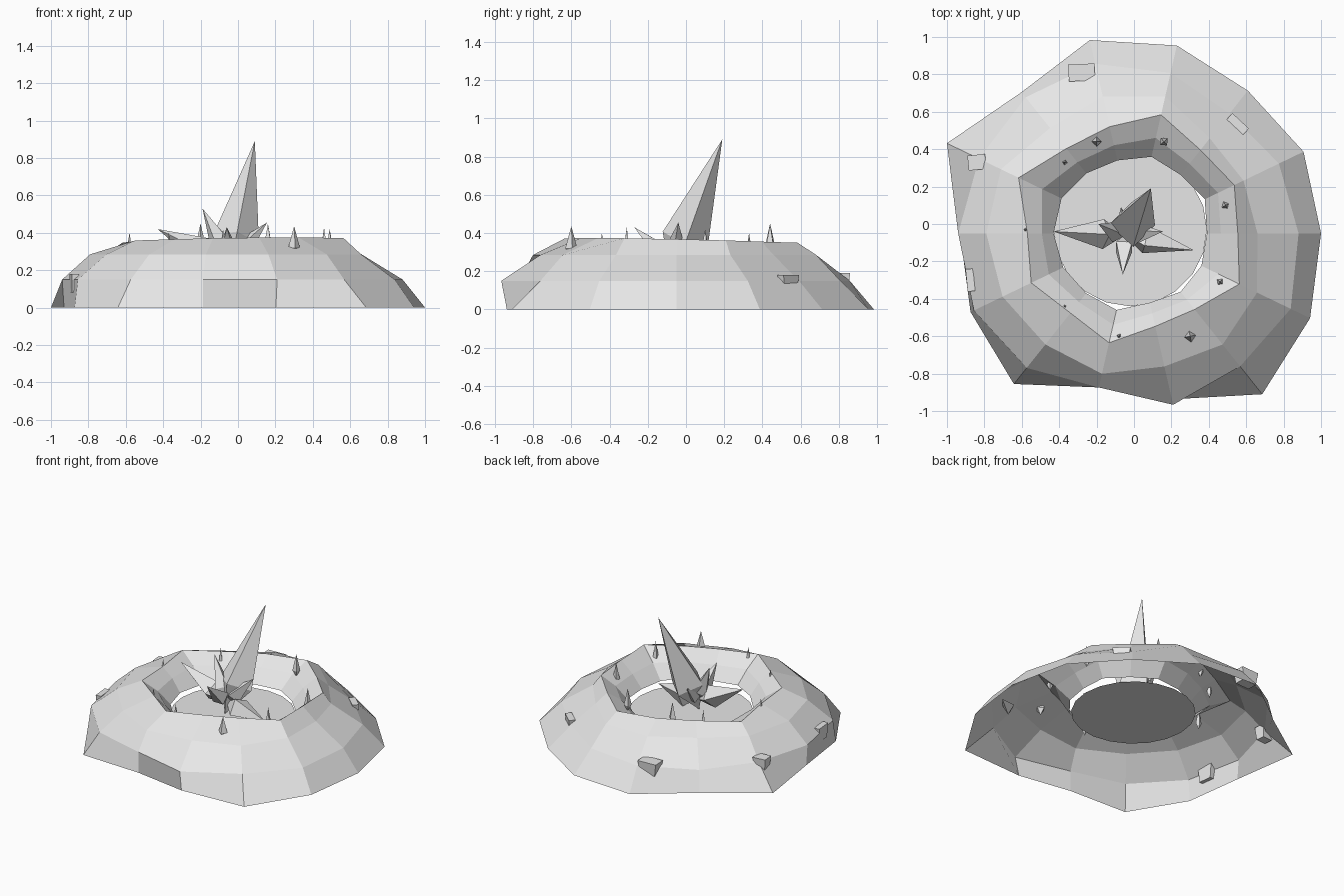
import bpy, bmesh, math
from mathutils import Vector, Matrix

if "Cube" in bpy.data.objects:
    bpy.data.objects.remove(bpy.data.objects["Cube"])

stone = bpy.data.materials.new("grey_stone")
stone.diffuse_color = (0.8, 0.8, 0.8, 1)
stone.use_nodes = True
stone.node_tree.nodes["Principled BSDF"].inputs["Base Color"].default_value = stone.diffuse_color


def finish(name, bm, fix_normals=True):
    if fix_normals:
        bmesh.ops.recalc_face_normals(bm, faces=bm.faces)
    mesh = bpy.data.meshes.new(name)
    bm.to_mesh(mesh)
    bm.free()
    mesh.materials.append(stone)
    obj = bpy.data.objects.new(name, mesh)
    bpy.context.collection.objects.link(obj)
    return obj


# Crater shell: open rings from the ground, over the rim, down to the floor
N = 14
base = [1.0, 1.006, .976, 1.03, 1.06, .965, 1.11, .93, .97, 1.03, .845, .91, 1.10, 1.045]
lower = [.88, .86, .82, .88, .93, .93, .92, .94, .95, .92, .845, .94, .91, .93]
upper = [.66, .65, .65, .75, .75, .72, .79, .79, .78, .76, .77, .73, .76, .73]
rim = [.555, .595, .57, .65, .585, .58, .685, .57, .61, .545, .60, .51, .52, .625]
inner = [.39, .42, .40, .42, .40, .41, .43, .43, .42, .41, .42, .38, .40, .40]
wall = [.45 * a + .55 * b for a, b in zip(rim, inner)]
rings = [(base, 0), (lower, .15), (upper, .285), (rim, .36), (wall, .29), (inner, .2)]

bm = bmesh.new()
loops = []
for radii, z in rings:
    loop = []
    for k, r in enumerate(radii):
        a = 2 * math.pi * k / N
        y = r * math.sin(a) - .05
        # the front of the rim stands slightly taller, the left slightly lower
        dz = .015 * math.cos(a + math.radians(60)) if z > .3 else 0
        loop.append(bm.verts.new((r * math.cos(a), y, z + dz)))
    loops.append(loop)
for lo, hi in zip(loops, loops[1:]):
    for k in range(N):
        j = (k + 1) % N
        bm.faces.new((lo[k], lo[j], hi[j], hi[k]))
finish("crater_shell", bm, False)

# Flat crater floor
bm = bmesh.new()
bmesh.ops.create_circle(bm, cap_ends=True, segments=20, radius=.41,
                        matrix=Matrix.Translation((-.02, -.03, .16)))
for f in bm.faces:
    if f.normal.z < 0:
        f.normal_flip()
finish("crater_floor", bm, False)


def crystal(name, root, tip, radius, waist, sides=4, turn=0.0):
    """Double-ended spike with its widest section at the waist fraction."""
    root, tip = Vector(root), Vector(tip)
    axis = tip - root
    q = axis.to_track_quat('Z', 'Y')
    bm = bmesh.new()
    a, b = bm.verts.new(root), bm.verts.new(tip)
    ring = []
    for k in range(sides):
        t = turn + 2 * math.pi * k / sides
        ring.append(bm.verts.new(root + axis * waist +
                                 q @ Vector((radius * math.cos(t), radius * math.sin(t), 0))))
    for k in range(sides):
        j = (k + 1) % sides
        bm.faces.new((ring[k], ring[j], b))
        bm.faces.new((ring[j], ring[k], a))
    return finish(name, bm)


# Central crystal cluster
crystal("main_crystal", (-.05, -.08, .16), (.09, .19, .89), .125, .28, 4, .5)
heart = (-.05, -.06, .24)
shards = [((-.43, -.04, .42), .08), ((.32, -.14, .225), .08), ((-.06, -.27, .43), .06),
          ((.155, -.04, .455), .06), ((-.19, 0, .53), .06), ((-.07, .09, .38), .05)]
for i, (tip, radius) in enumerate(shards):
    crystal(f"side_crystal_{i + 1}", heart, tip, radius, .3, 4, .4 * i)

# Small spikes around the rim
spikes = [(-.20, .44, .45, .026), (.16, .44, .45, .026), (-.37, .33, .40, .018),
          (.49, .10, .42, .024), (-.58, -.03, .40, .02), (-.37, -.44, .40, .018),
          (-.08, -.60, .42, .02), (.30, -.60, .435, .032), (.46, -.31, .43, .02)]
for i, (x, y, top, r) in enumerate(spikes):
    crystal(f"rim_spike_{i + 1}", (x, y, top - .16), (x, y, top), r, .28, 4, i * .7)


def boulder(name, loc, size, spin, tilt=0.0, taper=.8):
    bm = bmesh.new()
    bmesh.ops.create_cube(bm, size=1)
    for v in bm.verts:
        if v.co.z < 0:
            v.co.x *= taper
            v.co.y *= taper
    m = (Matrix.Translation(loc) @ Matrix.Rotation(spin, 4, 'Z') @
         Matrix.Rotation(tilt, 4, 'X') @ Matrix.Diagonal((*size, 1)))
    bmesh.ops.transform(bm, matrix=m, verts=bm.verts)
    return finish(name, bm)


# Rocks stuck in the outer slope
boulder("back_boulder", (-.28, .81, .145), (.14, .09, .09), .05)
boulder("back_left_boulder", (-.84, .33, .14), (.095, .08, .09), .1)
boulder("left_boulder", (-.875, -.30, .13), (.04, .12, .10), .1)
boulder("back_right_boulder", (.555, .535, .145), (.12, .045, .07), -.75)
crystal("front_right_shard", (.60, -.55, .165), (.745, -.46, .17), .045, .25, 3, .5)
